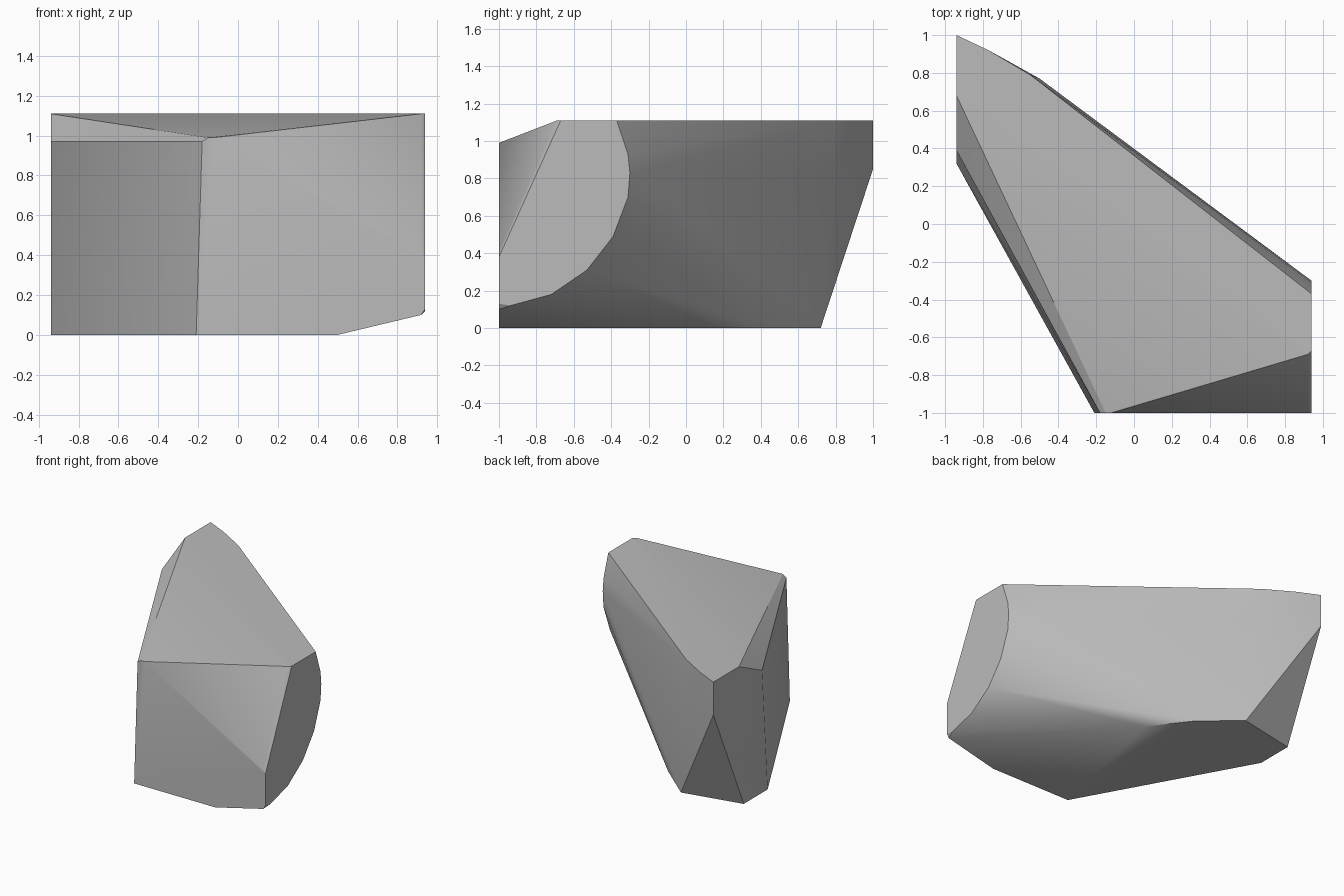
import bpy
import bmesh
from math import radians

default_cube = bpy.data.objects.get("Cube")
if default_cube:
    bpy.data.objects.remove(default_cube, do_unlink=True)

HEIGHT = 1.11
SIDE = 0.94
FRONT = -1


def make_material(name, colour):
    material = bpy.data.materials.new(name)
    material.use_nodes = True
    material.diffuse_color = colour
    shader = material.node_tree.nodes["Principled BSDF"]
    shader.inputs["Base Color"].default_value = colour
    return material


# Outline of the flat base, as x and y
base_outline = [(-SIDE, .32), (-.21, FRONT), (.5, FRONT), (.05, .18),
                (-.18, .48), (-.46, .72), (-SIDE, .62)]

# Outline of the flat crown, as x and y
crown_outline = [(-SIDE, .68), (-SIDE, 1), (-.77, .92), (-.55, .79),
                 (SIDE, -.37), (SIDE, -.67), (.92, -.69)]

# Rounded cut on the left end, as y and z
end_outline = [(-.31, .93), (-.3, .83), (-.31, .7), (-.39, .49), (-.53, .31),
               (-.72, .18), (-.94, .12), (FRONT, .13), (FRONT, .38)]

# Chamfered corners of the front, as x and z
front_outline = [(-.18, .97), (-.15, .99), (-.12, .99), (.92, .41), (.92, .1)]

# Far end and the shoulder of the back
shoulder_points = [(-SIDE, .39, .97), (-SIDE, 1, .85), (-.5, .77, .83)]

corners = [(x, y, 0) for x, y in base_outline]
corners += [(x, y, HEIGHT) for x, y in crown_outline]
corners += [(SIDE, y, z) for y, z in end_outline]
corners += [(x, FRONT, z) for x, z in front_outline]
corners += shoulder_points

# Stretch a tight convex skin over the corners
mesh = bpy.data.meshes.new("rock")
bm = bmesh.new()
for corner in corners:
    bm.verts.new(corner)
bmesh.ops.convex_hull(bm, input=bm.verts[:])
loose = [vert for vert in bm.verts if not vert.link_faces]
bmesh.ops.delete(bm, geom=loose, context="VERTS")

# Merge coplanar triangles into clean facets
bmesh.ops.dissolve_limit(bm, angle_limit=radians(1),
                         verts=bm.verts[:], edges=bm.edges[:])
bmesh.ops.recalc_face_normals(bm, faces=bm.faces[:])
bm.to_mesh(mesh)
bm.free()

rock = bpy.data.objects.new("rock", mesh)
bpy.context.collection.objects.link(rock)
mesh.materials.append(make_material("stone grey", (.5, .5, .5, 1)))

# Soft shading on the gentle facets, crisp main edges
bpy.context.view_layer.objects.active = rock
rock.select_set(True)
bpy.ops.object.shade_smooth_by_angle(angle=radians(30))
